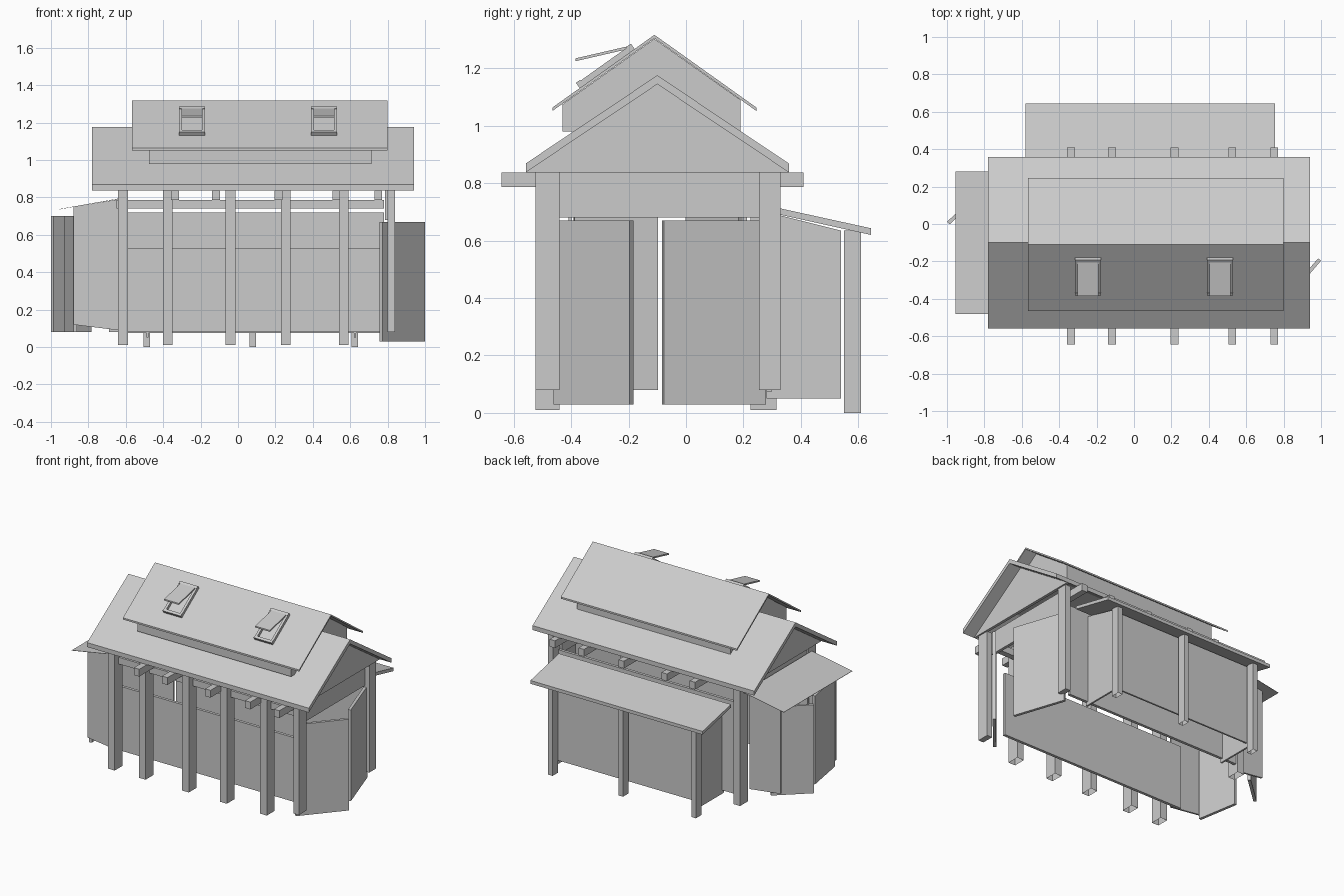
import bpy, bmesh
from mathutils import Vector

if "Cube" in bpy.data.objects:
    bpy.data.objects.remove(bpy.data.objects["Cube"])


def extrude(name, pts, vec, open_base=False):
    """Solid made by sweeping a planar polygon along a vector."""
    bm = bmesh.new()
    a = [bm.verts.new(Vector(p)) for p in pts]
    b = [bm.verts.new(Vector(p) + Vector(vec)) for p in pts]
    n = len(a)
    if not open_base:
        bm.faces.new(a[::-1])
    bm.faces.new(b)
    for i in range(n):
        j = (i + 1) % n
        bm.faces.new((a[i], a[j], b[j], b[i]))
    bmesh.ops.recalc_face_normals(bm, faces=bm.faces)
    me = bpy.data.meshes.new(name)
    bm.to_mesh(me)
    bm.free()
    ob = bpy.data.objects.new(name, me)
    bpy.context.collection.objects.link(ob)
    return ob


def box(name, x0, x1, y0, y1, z0, z1, open_base=False):
    return extrude(name, [(x0, y0, z0), (x1, y0, z0), (x1, y1, z0), (x0, y1, z0)],
                   (0, 0, z1 - z0), open_base)


def along_x(name, profile, x0, x1):
    return extrude(name, [(x0, y, z) for y, z in profile], (x1 - x0, 0, 0))


def along_y(name, profile, y0, y1):
    return extrude(name, [(x, y0, z) for x, z in profile], (0, y1 - y0, 0))


def door(name, hinge, tip, z0, z1, t=0.02):
    h, e = Vector(hinge), Vector(tip)
    d = (e - h).normalized() * t / 2
    n = Vector((-d.y, d.x))
    quad = [h + n, e + n, e - n, h - n]
    return extrude(name, [(p.x, p.y, z0) for p in quad], (0, 0, z1 - z0))


def chevron(half, ridge_y, ridge_z, eave_z, t):
    l, r = ridge_y - half, ridge_y + half
    return [(l, eave_z - t), (l, eave_z), (ridge_y, ridge_z), (r, eave_z),
            (r, eave_z - t), (ridge_y, ridge_z - t)]


# main roof, gable ends and the headers over the end doorways
along_x("main_roof", chevron(0.458, -0.1, 1.176, 0.869, 0.031), -0.78, 0.94)
for side, x, hx, hz in (("left", -0.66, -0.63, 0.78), ("right", 0.83, 0.785, 0.68)):
    along_x("gable_" + side, [(-0.558, 0.838), (0.358, 0.838), (-0.1, 1.145)], x, x + 0.02)
    box("end_header_" + side, hx, hx + 0.02, -0.44, 0.255, hz, 0.838)

# raised upper roof with its walls
along_x("upper_roof", chevron(0.355, -0.11, 1.317, 1.064, 0.012), -0.567, 0.80)
along_x("upper_walls", [(-0.43, 0.98), (0.19, 0.98), (0.19, 1.09), (-0.11, 1.303),
                        (-0.43, 1.075)], -0.477, 0.713)

# roof windows with propped-open panes
u = Vector((0, 0.355, 0.253)).normalized()
n = Vector((0, -u.z, u.y))
origin = Vector((0, -0.37, 1.131))


def on_slope(name, x0, x1, s0, s1, h):
    pts = [Vector((x, 0, 0)) + origin + u * s
           for x, s in ((x0, s0), (x1, s0), (x1, s1), (x0, s1))]
    return extrude(name, pts, n * h)


for i, x in enumerate((-0.246, 0.46)):
    tag = "_%d" % (i + 1)
    on_slope("window_sill" + tag, x - 0.07, x + 0.07, 0, 0.018, 0.023)
    on_slope("window_head" + tag, x - 0.07, x + 0.07, 0.215, 0.235, 0.023)
    on_slope("window_jamb_left" + tag, x - 0.07, x - 0.053, 0.018, 0.215, 0.02)
    on_slope("window_jamb_right" + tag, x + 0.053, x + 0.07, 0.018, 0.215, 0.02)
    along_x("window_pane" + tag, [(-0.385, 1.225), (-0.385, 1.235), (-0.19, 1.28),
                                  (-0.19, 1.27)], x - 0.057, x + 0.057)

# cross beams under the eaves
for i, x in enumerate((-0.337, -0.118, 0.216, 0.525, 0.75)):
    box("cross_beam_%d" % (i + 1), x - 0.021, x + 0.021, -0.643, 0.41, 0.787, 0.838)

# front posts, corner posts
for i, x in enumerate((-0.615, -0.375, -0.04, 0.255, 0.565)):
    box("front_post_%d" % (i + 1), x - 0.026, x + 0.026, -0.525, -0.44, 0.01, 0.838, True)
box("front_corner_post", 0.80, 0.84, -0.525, -0.44, 0.08, 0.838)
box("rear_corner_post_right", 0.80, 0.84, 0.255, 0.33, 0.08, 0.838)
box("rear_corner_post_left", -0.64, -0.59, 0.225, 0.315, 0.01, 0.838, True)

# low front wall with rail above, full-length rear wall
box("front_wall", -0.69, 0.76, -0.38, -0.36, 0.08, 0.53)
box("front_rail", -0.65, 0.78, -0.48, -0.44, 0.74, 0.787)
box("rear_wall", -0.60, 0.78, 0.28, 0.30, 0.075, 0.72)

# rear lean-to
along_x("lean_to_roof", [(0.33, 0.69), (0.33, 0.712), (0.645, 0.643), (0.645, 0.62)],
        -0.58, 0.755)
box("lean_to_back_wall", -0.49, 0.63, 0.528, 0.54, 0.08, 0.635)
for side, x in (("left", -0.49), ("right", 0.62)):
    along_x("lean_to_wall_" + side, [(0.28, 0.05), (0.54, 0.05), (0.54, 0.635), (0.28, 0.70)],
            x, x + 0.012)
for i, x in enumerate((-0.487, 0.078, 0.625)):
    box("lean_to_post_%d" % (i + 1), x - 0.017, x + 0.017, 0.55, 0.61, 0.0, 0.635, True)

# left entrance porch: thin sloping roof and two side walls
along_y("porch_roof", [(-0.64, 0.794), (-0.955, 0.738), (-0.955, 0.736), (-0.64, 0.792)],
        -0.48, 0.28)
for name, y in (("front", -0.41), ("rear", 0.20)):
    along_y("porch_wall_" + name, [(-0.64, 0.09), (-0.64, 0.79), (-0.88, 0.75), (-0.88, 0.12)],
            y, y + 0.012)

# open double doors at both ends
door("left_door_front", (-0.87, -0.39), (-0.92, -0.10), 0.08, 0.70)
door("left_door_rear", (-0.79, 0.19), (-0.993, 0.005), 0.08, 0.70)
door("right_door_front", (0.765, -0.455), (0.992, -0.19), 0.03, 0.67)
door("right_door_rear", (0.80, 0.275), (0.92, -0.08), 0.03, 0.67)
